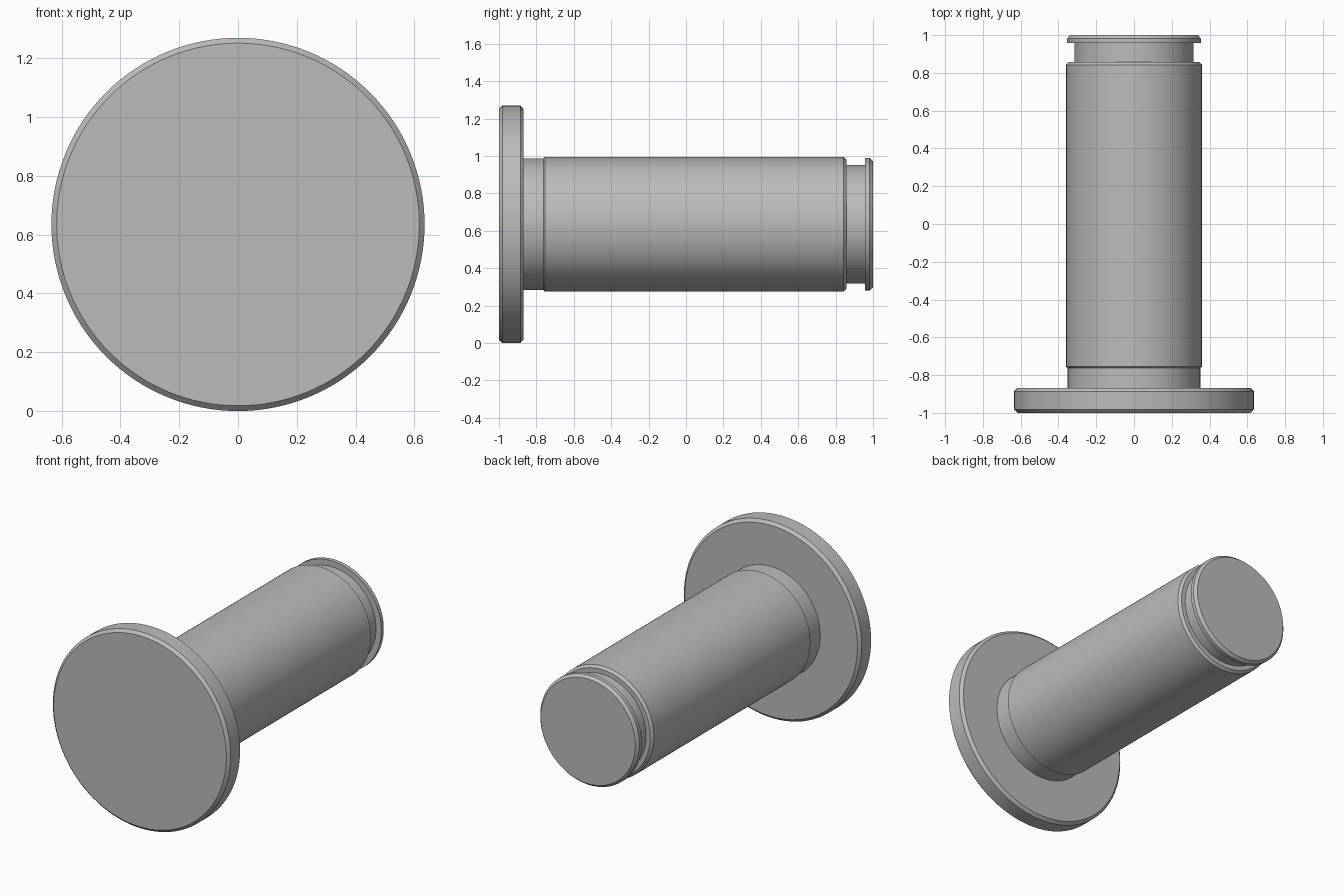
import bpy, bmesh, math
from mathutils import Matrix

cube = bpy.data.objects.get("Cube")
if cube:
    bpy.data.objects.remove(cube, do_unlink=True)

AXIS_Z = 0.635
SEGMENTS = 128

steel = bpy.data.materials.new("plain_grey_steel")
steel.use_nodes = True
grey = (0.5, 0.5, 0.5, 1)
steel.diffuse_color = grey
steel.node_tree.nodes["Principled BSDF"].inputs["Base Color"].default_value = grey


def lathe(name, profile):
    """Turn (radius, y) points around the pin's axis and cap both ends."""
    bm = bmesh.new()
    rings = []
    for r, y in profile:
        rings.append([bm.verts.new((r * math.cos(a), y, r * math.sin(a)))
                      for a in (2 * math.pi * i / SEGMENTS for i in range(SEGMENTS))])
    for low, high in zip(rings, rings[1:]):
        for i in range(SEGMENTS):
            j = (i + 1) % SEGMENTS
            bm.faces.new((low[i], low[j], high[j], high[i]))
    bm.faces.new(rings[0])
    bm.faces.new(rings[-1])
    bmesh.ops.recalc_face_normals(bm, faces=bm.faces)
    bmesh.ops.transform(bm, matrix=Matrix.Translation((0, 0, AXIS_Z)), verts=bm.verts)
    mesh = bpy.data.meshes.new(name)
    bm.to_mesh(mesh)
    bm.free()
    mesh.materials.append(steel)
    obj = bpy.data.objects.new(name, mesh)
    bpy.context.collection.objects.link(obj)
    bpy.ops.object.select_all(action='DESELECT')
    obj.select_set(True)
    bpy.context.view_layer.objects.active = obj
    bpy.ops.object.shade_smooth_by_angle(angle=math.radians(20))
    return obj


# Flat disc head with chamfered rims
head = [(0.617, -1), (0.635, -0.982), (0.635, -0.886), (0.617, -0.868)]
# Relief neck behind the head
neck = [(0.352, -0.868), (0.352, -0.762)]
# Main bearing shaft
shaft = [(0.36, -0.755), (0.36, 0.842), (0.345, 0.858)]
# Retaining ring groove and chamfered tip
groove = [(0.316, 0.858), (0.316, 0.957)]
tip = [(0.354, 0.957), (0.354, 0.982), (0.338, 1)]

lathe("headed_pin", head + neck + shaft + groove + tip)
